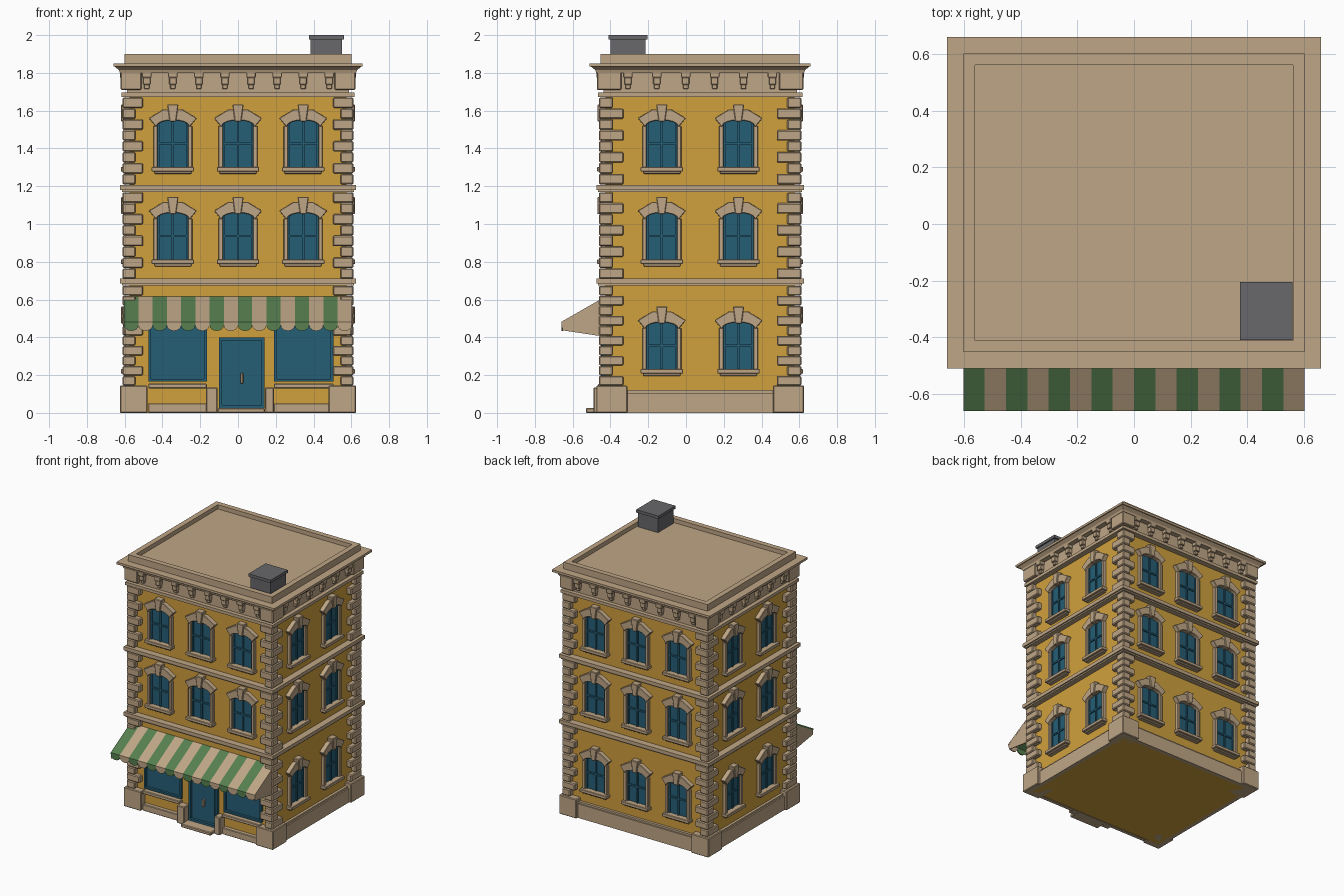
import bpy, bmesh, math
from mathutils import Matrix, Vector

if "Cube" in bpy.data.objects:
    bpy.data.objects.remove(bpy.data.objects["Cube"])

HX, HY, CY = 0.575, 0.5, 0.075          # wall half sizes and centre


def material(name, r, g, b):
    m = bpy.data.materials.new(name)
    m.use_nodes = True
    m.diffuse_color = (r, g, b, 1)
    m.node_tree.nodes["Principled BSDF"].inputs["Base Color"].default_value = (r, g, b, 1)
    return m


STONE = material("tan stone", 0.52, 0.38, 0.24)
WALL = material("ochre wall", 0.63, 0.35, 0.047)
TEAL = material("teal glass", 0.019, 0.112, 0.181)
GREEN = material("awning green", 0.095, 0.216, 0.08)
GREY = material("chimney grey", 0.138, 0.138, 0.147)


# Every solid is a pair of matching loops joined by side faces
def prism(outline, move):
    a = [Vector(p) for p in outline]
    return a, [p + Vector(move) for p in a]


def box(x0, x1, y0, y1, z0, z1):
    return prism([(x0, y0, z0), (x1, y0, z0), (x1, y1, z0), (x0, y1, z0)], (0, 0, z1 - z0))


def plate(outline, out, back=0.01):
    """Outline in x and z, standing out from a wall."""
    return prism([(x, back, z) for x, z in outline], (0, -out - back, 0))


def tier(out0, out1, z0, z1):
    """Storey-wide slab, offset from the walls at its bottom and top."""
    def loop(o, z):
        return [Vector((sx * (HX + o), CY + sy * (HY + o), z))
                for sx, sy in ((-1, -1), (1, -1), (1, 1), (-1, 1))]
    return loop(out0, z0), loop(out1, z1)


def make_mesh(name, solids, mat):
    bm = bmesh.new()
    for a, b in solids:
        va, vb = [bm.verts.new(p) for p in a], [bm.verts.new(p) for p in b]
        bm.faces.new(va)
        bm.faces.new(vb[::-1])
        for i in range(len(va)):
            j = (i + 1) % len(va)
            bm.faces.new((va[i], vb[i], vb[j], va[j]))
    bmesh.ops.recalc_face_normals(bm, faces=bm.faces)
    mesh = bpy.data.meshes.new(name)
    bm.to_mesh(mesh)
    bm.free()
    mesh.materials.append(mat)
    return mesh


def place(name, mesh, matrix=None, bevel=0):
    ob = bpy.data.objects.new(name, mesh)
    bpy.context.collection.objects.link(ob)
    ob.matrix_world = matrix or Matrix()
    if bevel:
        mod = ob.modifiers.new("soft edges", "BEVEL")
        mod.width, mod.segments = bevel, 1
    return ob


def add(name, solids, mat, matrix=None, bevel=0):
    return place(name, make_mesh(name, solids, mat), matrix, bevel)


def facade(turn, half):
    return (Matrix.Translation((0, CY, 0)) @ Matrix.Rotation(math.radians(turn), 4, "Z")
            @ Matrix.Translation((0, -half, 0)))


FRONT = facade(0, HY)
SIDES = {"front": (FRONT, HX), "right": (facade(90, HX), HY),
         "back": (facade(180, HY), HX), "left": (facade(-90, HX), HY)}

# Main body, string courses, cornice and parapet
add("walls", [tier(0, 0, 0, 1.75)], WALL)
for n, z in enumerate((0.675, 1.17)):
    add(f"string_course_{n}", [tier(0.04, 0.04, z, z + 0.012), tier(0.05, 0.05, z + 0.01, z + 0.037)], STONE)
add("frieze", [tier(0.042, 0.042, 1.672, 1.695), tier(0.012, 0.012, 1.69, 1.81)], STONE)
add("cornice", [tier(0.05, 0.055, 1.8, 1.815), tier(0.055, 0.08, 1.815, 1.835),
                tier(0.085, 0.085, 1.833, 1.85)], STONE)
add("roof_deck", [tier(-0.01, -0.01, 1.84, 1.868)], STONE)
px, py, t = HX + 0.027, HY + 0.027, 0.04
add("parapet", [box(-px, px, CY + s * py - (t if s > 0 else 0), CY + s * py + (t if s < 0 else 0), 1.85, 1.9)
                for s in (-1, 1)] +
    [box(s * px - (t if s > 0 else 0), s * px + (t if s < 0 else 0), CY - py + t, CY + py - t, 1.85, 1.9)
     for s in (-1, 1)], STONE)
add("chimney", [box(0.385, 0.55, -0.4, -0.215, 1.86, 1.98)], GREY)
add("chimney_cap", [box(0.375, 0.56, -0.41, -0.205, 1.978, 2.0)], GREY)


# Corner stones: plinth blocks, alternating quoins, frieze blocks
def corner_block(sx, sy, out, wx, wy, z0, z1):
    x, y = sx * (HX + out), CY + sy * (HY + out)
    xs, ys = sorted((x, x - sx * wx)), sorted((y, y - sy * wy))
    return box(*xs, *ys, z0, z1)


for sx in (-1, 1):
    for sy in (-1, 1):
        tag = ("left" if sx > 0 else "right") + ("_front" if sy < 0 else "_back")
        add("plinth_block_" + tag, [corner_block(sx, sy, 0.05, 0.145, 0.165, 0, 0.145)], STONE, bevel=0.005)
        add("frieze_block_" + tag, [corner_block(sx, sy, 0.047, 0.11, 0.13, 1.71, 1.805)], STONE, bevel=0.005)
        stones = []
        for z0, z1, count in ((0.145, 0.675, 10), (0.71, 1.17, 8), (1.21, 1.672, 8)):
            step = (z1 - z0) / count
            for i in range(count):
                wx, wy = (0.108, 0.075) if i % 2 else (0.068, 0.13)
                stones.append(corner_block(sx, sy, 0.036, wx, wy, z0 + i * step, z0 + (i + 1) * step - 0.002))
        add("quoins_" + tag, stones, STONE, bevel=0.006)

# Shared window meshes: stone surround, keystone and glazing
arch = [(0.085 * math.cos(a), 0.248 + 0.032 * math.sin(a)) for a in [math.pi * i / 8 for i in range(9)]]
head = [(-0.09, 0.245), (-0.127, 0.29), (-0.05, 0.337), (0.05, 0.337), (0.127, 0.29), (0.09, 0.245)]
surround = make_mesh("window_surround", [
    plate([(-0.112, 0.008), (0.112, 0.008), (0.112, 0.032), (-0.112, 0.032)], 0.045),
    plate([(-0.098, -0.004), (0.098, -0.004), (0.098, 0.01), (-0.098, 0.01)], 0.03),
    plate(head + arch, 0.034)] +
    [plate([(s * 0.08, 0.03), (s * 0.103, 0.03), (s * 0.103, 0.25), (s * 0.08, 0.25)], 0.026) for s in (-1, 1)], STONE)
keystone = make_mesh("keystone", [plate([(-0.017, 0.272), (0.017, 0.272), (0.03, 0.363), (-0.03, 0.363)], 0.044)], STONE)
glazing = make_mesh("window_glass", [
    plate([(-0.083, 0.03), (0.083, 0.03)] + arch, 0.003),
    plate([(-0.006, 0.03), (0.006, 0.03), (0.006, 0.28), (-0.006, 0.28)], 0.012),
    plate([(-0.08, 0.15), (0.08, 0.15), (0.08, 0.162), (-0.08, 0.162)], 0.011)] +
    [plate([(s * 0.08, 0.03), (s * 0.07, 0.03), (s * 0.07, 0.27), (s * 0.08, 0.26)], 0.011) for s in (-1, 1)], TEAL)

for side, (matrix, half) in SIDES.items():
    wide = half == HX
    for u in ((-0.345, 0, 0.345) if wide else (-0.203, 0.203)):
        for z in ((0.78, 1.27) if side == "front" else (0.2, 0.78, 1.27)):
            spot = matrix @ Matrix.Translation((u, 0, z))
            place(f"{side}_window_surround", surround, spot, 0.004)
            place(f"{side}_keystone", keystone, spot, 0.004)
            place(f"{side}_window_glass", glazing, spot)
    # Stepped brackets below the cornice
    count, pitch = (8, 0.138) if wide else (6, 0.153)
    brackets = []
    for i in range(count):
        u = (i - (count - 1) / 2) * pitch
        brackets += [box(u - w, u + w, -out, 0, z0, z1) for w, out, z0, z1 in
                     ((0.025, 0.05, 1.775, 1.803), (0.019, 0.042, 1.738, 1.776), (0.014, 0.03, 1.715, 1.74))]
    add(f"{side}_brackets", brackets, STONE, matrix, 0.003)
    if side != "front":
        e = half - 0.08
        add(f"{side}_plinth", [box(-e, e, -0.03, 0, 0, 0.106), box(-e, e, -0.02, 0, 0.1, 0.12)], STONE, matrix)


# Shop front: framed panes, door, stone bases and step
def framed(x0, x1, z0, z1, w, out):
    bars = [(x0, x1, z0, z0 + w), (x0, x1, z1 - w, z1), (x0, x0 + w, z0, z1), (x1 - w, x1, z0, z1)]
    return [box(x0, x1, -0.004, 0, z0, z1)] + [box(a, b, -out, 0, c, d) for a, b, c, d in bars]


for tag, x0, x1 in (("right", -0.475, -0.165), ("left", 0.19, 0.505)):
    add(f"{tag}_shop_window", framed(x0, x1, 0.165, 0.52, 0.014, 0.022), TEAL, FRONT)
    add(f"{tag}_shop_sill", [box(x0, x1, -0.04, 0, 0.13, 0.155)], STONE, FRONT, 0.004)
    add(f"{tag}_shop_base", [box(x0, x1, -0.035, 0, 0, 0.05)], STONE, FRONT, 0.004)
add("door", framed(-0.1, 0.14, 0.025, 0.4, 0.016, 0.024) +
    [box(-0.07, 0.11, -0.01, 0, 0.05, 0.37)], TEAL, FRONT)
add("door_handle", [box(0.012, 0.028, -0.024, 0, 0.155, 0.21)], STONE, FRONT, 0.003)
add("door_blocks", [box(-0.17, -0.108, -0.065, 0, 0, 0.135), box(0.142, 0.19, -0.065, 0, 0, 0.135)],
    STONE, FRONT, 0.005)
add("door_step", [box(-0.108, 0.142, -0.105, 0, 0, 0.025)], STONE, FRONT, 0.005)

# Striped awning with a scalloped valance and side cheeks
stripes = {"green": [], "tan": []}
pitch = 1.205 / 16
for i in range(16):
    x = -0.6025 + i * pitch
    scallop = [(x + pitch / 2 + pitch / 2 * math.cos(a), -0.658, 0.464 - 0.03 * math.sin(a))
               for a in [math.pi * k / 8 for k in range(9)]]
    stripes["tan" if i % 2 else "green"] += [
        prism([(x, -0.42, 0.62), (x, -0.66, 0.482), (x, -0.66, 0.47), (x, -0.42, 0.605)], (pitch, 0, 0)),
        prism([(x, -0.658, 0.48), (x + pitch, -0.658, 0.48)] + scallop, (0, 0.008, 0))]
add("awning_green_stripes", stripes["green"], GREEN)
add("awning_tan_stripes", stripes["tan"], STONE)
cheek = [(-0.42, 0.612), (-0.655, 0.477), (-0.655, 0.437), (-0.42, 0.402)]
add("awning_cheeks", [prism([(x, y, z) for y, z in cheek], (0.006, 0, 0)) for x in (-0.602, 0.596)], STONE)
